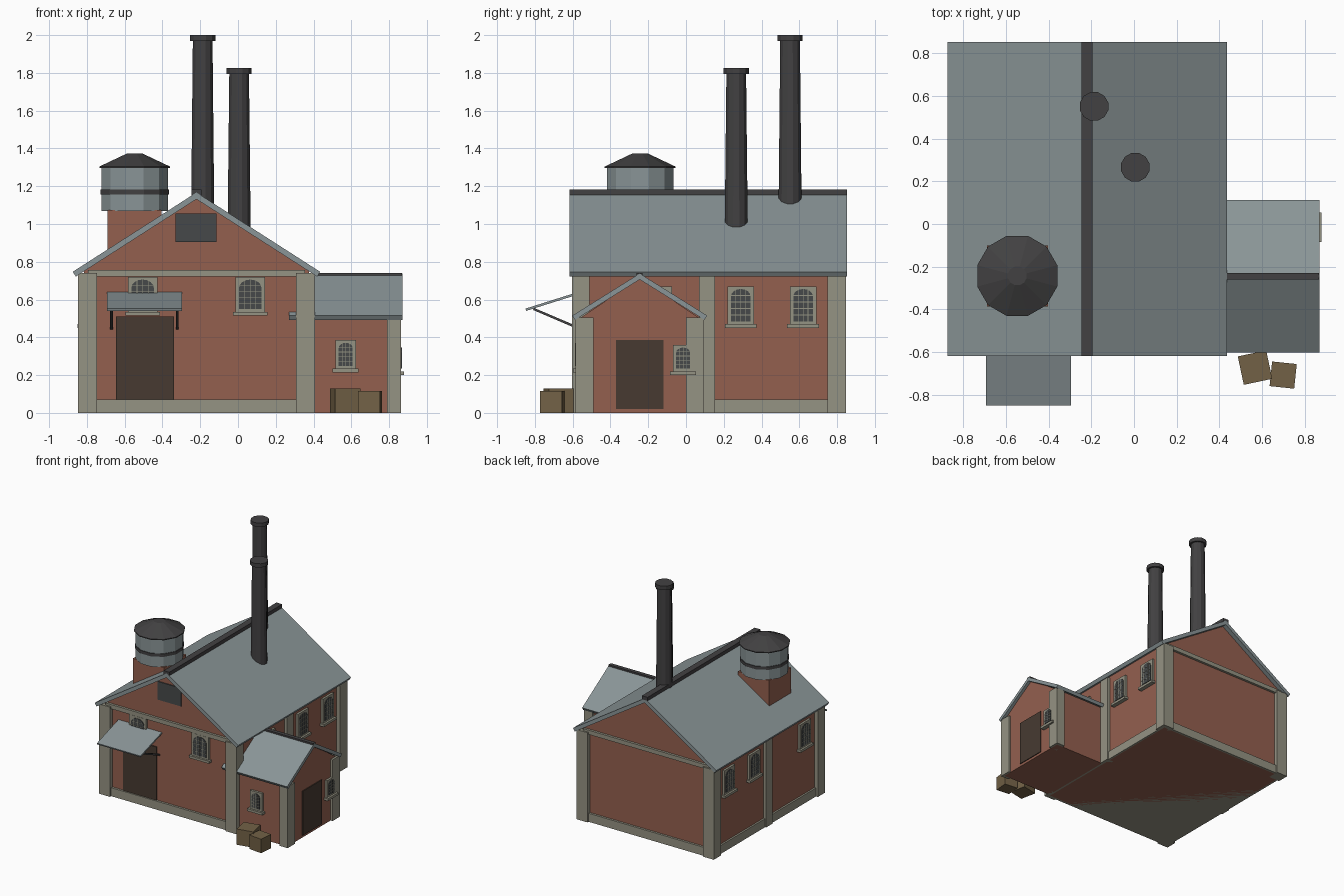
import bpy, bmesh, math
from mathutils import Matrix, Vector

if "Cube" in bpy.data.objects:
    bpy.data.objects.remove(bpy.data.objects["Cube"])


def material(name, r, g, b):
    def lin(c):
        c /= 255
        return c / 12.92 if c < 0.04 else ((c + 0.055) / 1.055) ** 2.4
    m = bpy.data.materials.new(name)
    m.diffuse_color = (lin(r), lin(g), lin(b), 1)
    m.use_nodes = True
    m.node_tree.nodes["Principled BSDF"].inputs["Base Color"].default_value = m.diffuse_color
    return m


BRICK = material("red brick", 148, 96, 79)
STONE = material("pale stone", 149, 147, 131)
ROOF = material("grey roof sheet", 138, 149, 151)
DARK = material("dark iron", 66, 65, 66)
DOOR = material("dark brown door", 71, 58, 49)
GLASS = material("dark window", 70, 73, 74)
CRATE = material("crate wood", 114, 97, 70)


def finish(name, bm, *mats):
    bmesh.ops.recalc_face_normals(bm, faces=bm.faces[:])
    me = bpy.data.meshes.new(name)
    bm.to_mesh(me)
    bm.free()
    for m in mats:
        me.materials.append(m)
    ob = bpy.data.objects.new(name, me)
    bpy.context.collection.objects.link(ob)
    return ob


def add_box(bm, x0, x1, y0, y1, z0, z1, mi=0):
    size = Matrix.Diagonal((x1 - x0, y1 - y0, z1 - z0, 1))
    pos = Matrix.Translation(((x0 + x1) / 2, (y0 + y1) / 2, (z0 + z1) / 2))
    r = bmesh.ops.create_cube(bm, size=1, matrix=pos @ size)
    for f in {f for v in r["verts"] for f in v.link_faces}:
        f.material_index = mi


def box(name, mat, *dims):
    bm = bmesh.new()
    add_box(bm, *dims)
    return finish(name, bm, mat)


def add_prism(bm, pts, axis, a, b, mi=0):
    """Extrude a 2D profile along x (points are y,z) or y (points are x,z)."""
    def put(p, t):
        return (t, p[0], p[1]) if axis == "x" else (p[0], t, p[1])
    lo = [bm.verts.new(put(p, a)) for p in pts]
    hi = [bm.verts.new(put(p, b)) for p in pts]
    faces = [bm.faces.new(lo), bm.faces.new(hi[::-1])]
    n = len(pts)
    for i in range(n):
        j = (i + 1) % n
        faces.append(bm.faces.new((lo[i], hi[i], hi[j], lo[j])))
    for f in faces:
        f.material_index = mi


def prism(name, mat, pts, axis, a, b):
    bm = bmesh.new()
    add_prism(bm, pts, axis, a, b)
    return finish(name, bm, mat)


def gable(c, half, eave, apex):
    return [(c - half, 0), (c + half, 0), (c + half, eave), (c, apex), (c - half, eave)]


def chevron(c, half, eave, apex, t):
    """Roof section with ends cut square to the slope."""
    a = math.atan2(apex - eave, half)
    dx, dz = t * math.sin(a), t * math.cos(a)
    return [(c - half, eave), (c, apex), (c + half, eave), (c + half - dx, eave - dz),
            (c, apex - t / math.cos(a)), (c - half + dx, eave - dz)]


def turned(name, mat, x, y, rings, n=12):
    """Faceted round part from (radius, z) rings, flats facing the axes."""
    bm = bmesh.new()
    loops = []
    for r, z in rings:
        loops.append([bm.verts.new((x + r * math.cos((i + .5) * math.tau / n),
                                    y + r * math.sin((i + .5) * math.tau / n), z)) for i in range(n)])
    for l0, l1 in zip(loops, loops[1:]):
        for i in range(n):
            j = (i + 1) % n
            bm.faces.new((l0[i], l0[j], l1[j], l1[i]))
    bm.faces.new(loops[0][::-1])
    bm.faces.new(loops[-1])
    return finish(name, bm, mat)


def window(name, loc, turn, w, h):
    """Stone surround and sill with an arched, barred pane; loc is the bottom centre."""
    bm = bmesh.new()
    add_box(bm, -w / 2, w / 2, -.018, .01, .015, h)
    add_box(bm, -w / 2 - .014, w / 2 + .014, -.034, .01, 0, .02)
    r, z0, top = w / 2 - .018, .034, h - .014
    rise = r * .75
    spring = top - rise
    arch = [(-r, z0), (r, z0)] + [(r * math.cos(i * math.pi / 8), spring + rise * math.sin(i * math.pi / 8))
                                  for i in range(9)]
    add_prism(bm, arch, "y", -.022, -.017, 1)
    for k in (-.5, 0, .5):
        add_box(bm, k * r - .0015, k * r + .0015, -.024, -.021, z0, spring + rise * math.sqrt(1 - k * k), 0)
    for k in range(1, 5):
        z = z0 + (top - z0) * k / 5
        s = max(0, (z - spring) / rise)
        x = r * math.sqrt(1 - s * s)
        add_box(bm, -x, x, -.024, -.021, z - .0015, z + .0015, 0)
    ob = finish(name, bm, STONE, GLASS)
    ob.matrix_world = Matrix.Translation(Vector(loc)) @ Matrix.Rotation(math.radians(turn), 4, "Z")


# Main hall: brick body, stone base, bands and pillars
CX = -.22
prism("hall_walls", BRICK, gable(CX, .595, .76, 1.145), "y", -.57, .815)
box("hall_base", STONE, CX - .61, CX + .61, -.588, .833, 0, .07)
for name, y0, y1 in (("front", -.59, -.56), ("back", .805, .835)):
    box(name + "_band", STONE, CX - .575, CX + .575, y0, y1, .722, .757)
for side, s in (("left", -1), ("right", 1)):
    xs = sorted((CX + s * .527, CX + s * .627))
    for part, y0, y1 in (("front", -.603, -.51), ("back", .75, .847)):
        box(f"{side}_{part}_pillar", STONE, *xs, y0, y1, 0, .74)
    xs = sorted((CX + s * .56, CX + s * .62))
    box(side + "_middle_pillar", STONE, *xs, .07, .153, 0, .74)

# Main roof and ridge
prism("hall_roof", ROOF, chevron(CX, .655, .747, 1.167, .03), "y", -.618, .853)
box("hall_ridge", DARK, CX - .026, CX + .026, -.618, .853, 1.153, 1.182)

# Side annex
AY = -.245
prism("annex_walls", BRICK, gable(AY, .318, .5, .715), "x", .36, .845)
for part, y0, y1 in (("front", -.585, -.49), ("back", 0, .095)):
    box(f"annex_{part}_pillar", STONE, .788, .863, y0, y1, 0, .505)
prism("annex_roof", ROOF, chevron(AY, .357, .515, .738, .027), "x", .27, .87)
box("annex_ridge", DARK, .4, .868, AY - .016, AY + .016, .722, .741)

# Doors and gable vent
box("front_door", DOOR, -.645, -.34, -.578, -.565, .07, .51)
box("annex_door", DOOR, .84, .852, -.37, -.12, .02, .385)
box("gable_vent", GLASS, -.33, -.115, -.578, -.565, .905, 1.055)

# Windows
for i, x in enumerate((-.505, .065)):
    window(f"front_window_{i + 1}", (x, -.57, .515), 0, .155, .205)
for i, y in enumerate((.62, .29, -.145)):
    window(f"right_window_{i + 1}", (CX + .595, y, .45), 90, .14, .22)
for i, y in enumerate((.62, .29, -.37)):
    window(f"left_window_{i + 1}", (CX - .595, y, .45), -90, .14, .22)
window("annex_front_window", (.57, AY - .318, .215), 0, .11, .17)
window("annex_end_window", (.845, -.015, .2), 90, .11, .16)

# Awning and struts over the front door
prism("awning", ROOF, [(-.85, .552), (-.565, .642), (-.561, .63), (-.846, .54)], "x", -.693, -.296)
for i, x in enumerate((-.67, -.322)):
    prism(f"awning_strut_{i + 1}", DARK, [(-.805, .556), (-.565, .454), (-.565, .44), (-.81, .545)],
          "x", x - .007, x + .007)

# Rooftop tank on a brick plinth
TX, TY = -.547, -.243
box("tank_plinth", BRICK, TX - .143, TX + .143, TY - .143, TY + .143, .75, 1.075)
turned("tank", ROOF, TX, TY, [(.182, 1.07), (.182, 1.3)])
turned("tank_hoop", DARK, TX, TY, [(.187, 1.157), (.187, 1.182)])
turned("tank_lid", DARK, TX, TY, [(.194, 1.297), (.194, 1.304), (.045, 1.372)])

# Chimneys
for i, (x, y, base, top) in enumerate(((-.187, .551, 1.0, 2.0), (.006, .266, .9, 1.825))):
    turned(f"chimney_{i + 1}", DARK, x, y, [(.064, base), (.054, top - .03)])
    turned(f"chimney_cap_{i + 1}", DARK, x, y, [(.069, top - .032), (.069, top)])

# Crates beside the annex
for i, (x, y, s, h, a) in enumerate(((.567, -.673, .068, .13, 12), (.699, -.708, .058, .115, -6))):
    c = box(f"crate_{i + 1}", CRATE, -s, s, -s, s, 0, h)
    c.location = (x, y, 0)
    c.rotation_euler.z = math.radians(a)
